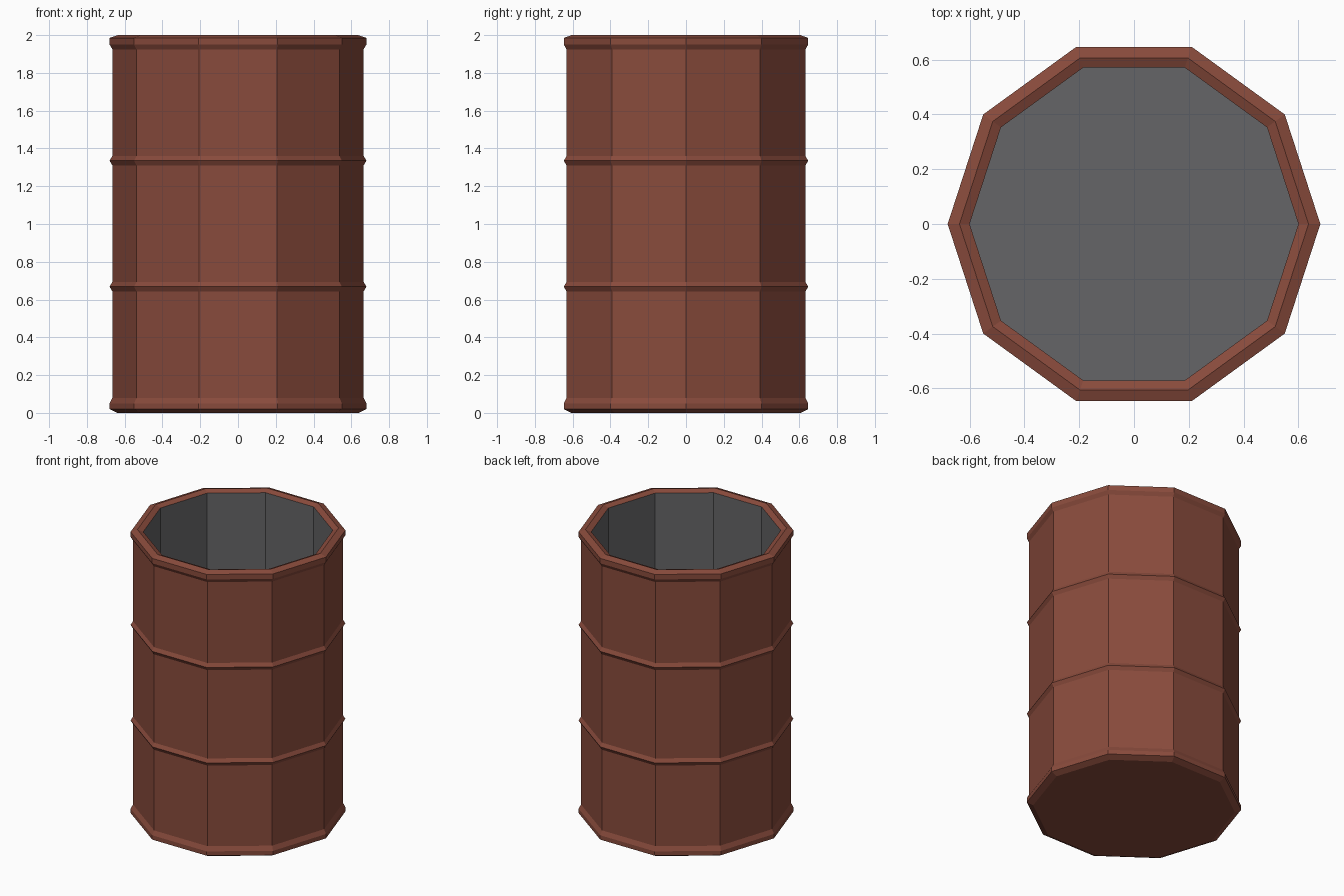
import bpy, bmesh
from math import cos, sin, pi

if "Cube" in bpy.data.objects:
    bpy.data.objects.remove(bpy.data.objects["Cube"])

SIDES = 10


def material(name, rgb):
    m = bpy.data.materials.new(name)
    m.diffuse_color = (*rgb, 1)
    m.use_nodes = True
    m.node_tree.nodes["Principled BSDF"].inputs["Base Color"].default_value = m.diffuse_color
    return m


def lathe(name, profile, mat, cap_end):
    """Spin an (r, z) profile round z; close one end with a flat cap."""
    bm = bmesh.new()
    rings = [[bm.verts.new((r * cos(2 * pi * i / SIDES), r * sin(2 * pi * i / SIDES), z))
              for i in range(SIDES)] for r, z in profile]
    for a, b in zip(rings, rings[1:]):
        for i in range(SIDES):
            j = (i + 1) % SIDES
            bm.faces.new((a[i], a[j], b[j], b[i]))
    if cap_end:
        bm.faces.new(rings[-1])
    else:
        bm.faces.new(rings[0][::-1])
    mesh = bpy.data.meshes.new(name)
    bm.to_mesh(mesh)
    bm.free()
    mesh.materials.append(mat)
    obj = bpy.data.objects.new(name, mesh)
    bpy.context.collection.objects.link(obj)
    return obj


rust = material("rust_paint", (0.25, 0.07, 0.045))
dark = material("dark_inside", (0.13, 0.13, 0.135))

# Outer shell: bottom rim, two ribs, rolled top rim
BODY, RIB = 0.665, 0.68
profile = [(0.64, 0), (RIB, 0.02), (RIB, 0.05), (BODY, 0.08)]
for z in (0.668, 1.335):
    profile += [(BODY, z - 0.025), (RIB, z), (BODY, z + 0.025)]
profile += [(BODY, 1.925), (RIB, 1.95), (RIB, 1.985), (0.637, 2.0), (0.6, 1.985)]
lathe("barrel_shell", profile, rust, cap_end=False)

# Inner wall and floor
lathe("barrel_inside", [(0.6, 1.985), (0.6, 0.04)], dark, cap_end=True)
